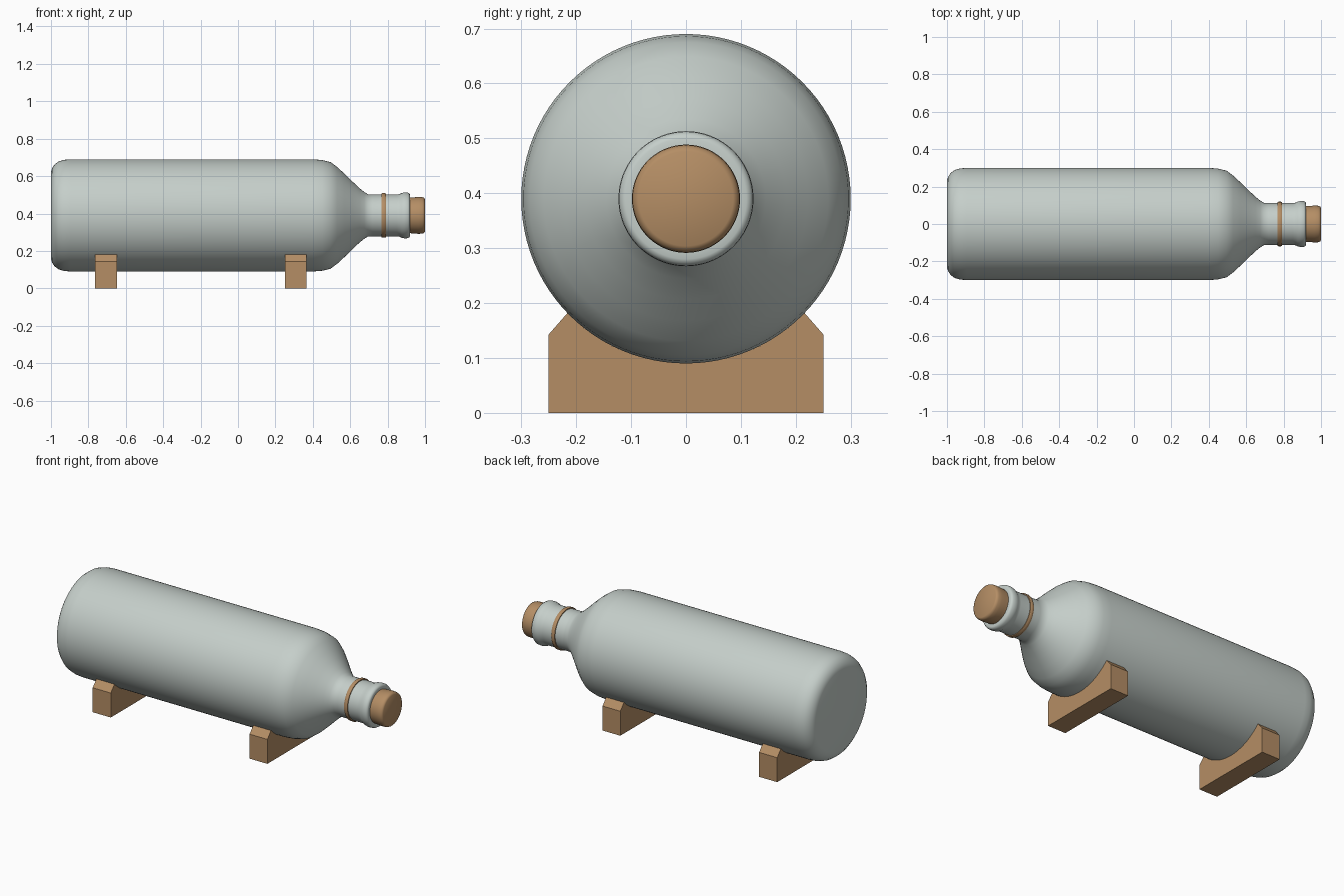
import bpy, bmesh, math

if "Cube" in bpy.data.objects:
    bpy.data.objects.remove(bpy.data.objects["Cube"])

AXIS_Z = 0.39
BODY_R = 0.30


def material(name, rgb):
    m = bpy.data.materials.new(name)
    m.diffuse_color = (*rgb, 1)
    m.use_nodes = True
    m.node_tree.nodes["Principled BSDF"].inputs["Base Color"].default_value = m.diffuse_color
    return m


glass = material("pale grey green", (0.56, 0.62, 0.59))
wood = material("tan wood", (0.46, 0.27, 0.13))


def finish(bm, name, mat, smooth=None):
    bmesh.ops.recalc_face_normals(bm, faces=bm.faces)
    mesh = bpy.data.meshes.new(name)
    bm.to_mesh(mesh)
    bm.free()
    mesh.materials.append(mat)
    ob = bpy.data.objects.new(name, mesh)
    bpy.context.collection.objects.link(ob)
    if smooth:
        bpy.ops.object.select_all(action='DESELECT')
        ob.select_set(True)
        bpy.context.view_layer.objects.active = ob
        bpy.ops.object.shade_smooth_by_angle(angle=math.radians(smooth))
    return ob


def lathe(name, profile, mat, closed=False, n=96, smooth=40):
    """Revolve (x, radius) points around the bottle's long axis."""
    bm = bmesh.new()
    rings = []
    for x, r in profile:
        rings.append([bm.verts.new((x, r * math.cos(2 * math.pi * i / n),
                                    AXIS_Z + r * math.sin(2 * math.pi * i / n)))
                      for i in range(n)])
    pairs = list(zip(rings, rings[1:]))
    if closed:
        pairs.append((rings[-1], rings[0]))
    else:
        bm.faces.new(rings[0])
        bm.faces.new(rings[-1])
    for a, b in pairs:
        for i in range(n):
            j = (i + 1) % n
            bm.faces.new((a[i], a[j], b[j], b[i]))
    return finish(bm, name, mat, smooth)


# Bottle: rounded base, straight body, shoulder, neck and rolled lip
lathe("bottle", [
    (-1.0, 0.232), (-0.994, 0.252), (-0.981, 0.272), (-0.96, 0.288),
    (-0.93, 0.297), (-0.895, 0.30), (0.40, 0.30), (0.45, 0.296),
    (0.495, 0.285), (0.53, 0.259), (0.57, 0.222), (0.61, 0.183),
    (0.65, 0.145), (0.675, 0.125), (0.695, 0.113), (0.72, 0.112),
    (0.85, 0.112), (0.864, 0.114), (0.876, 0.120), (0.89, 0.123),
    (0.908, 0.122), (0.917, 0.117), (0.92, 0.110), (0.92, 0.094)], glass)

# Band around the neck
lathe("neck_band", [(0.768, 0.110), (0.768, 0.117), (0.772, 0.119), (0.786, 0.119),
                    (0.79, 0.117), (0.79, 0.110)], wood, closed=True)

# Cork stopper
lathe("cork", [(0.90, 0.094), (0.92, 0.095), (0.94, 0.0965), (0.965, 0.0985),
               (0.985, 0.0975), (0.995, 0.094), (1.0, 0.086)], wood, smooth=50)


# Cradles: chamfered blocks with a round seat
def cradle(name, x0, x1):
    half = math.asin(0.216 / BODY_R)
    outline = [(-0.25, 0), (0.25, 0), (0.25, 0.143)]
    for i in range(25):
        a = half * (1 - i / 12)
        outline.append((BODY_R * math.sin(a), AXIS_Z - BODY_R * math.cos(a)))
    outline.append((-0.25, 0.143))
    bm = bmesh.new()
    face = bm.faces.new([bm.verts.new((x0, y, z)) for y, z in outline])
    ext = bmesh.ops.extrude_face_region(bm, geom=[face])
    for v in ext["geom"]:
        if isinstance(v, bmesh.types.BMVert):
            v.co.x = x1
    finish(bm, name, wood)


cradle("rear_cradle", -0.765, -0.648)
cradle("front_cradle", 0.25, 0.365)
